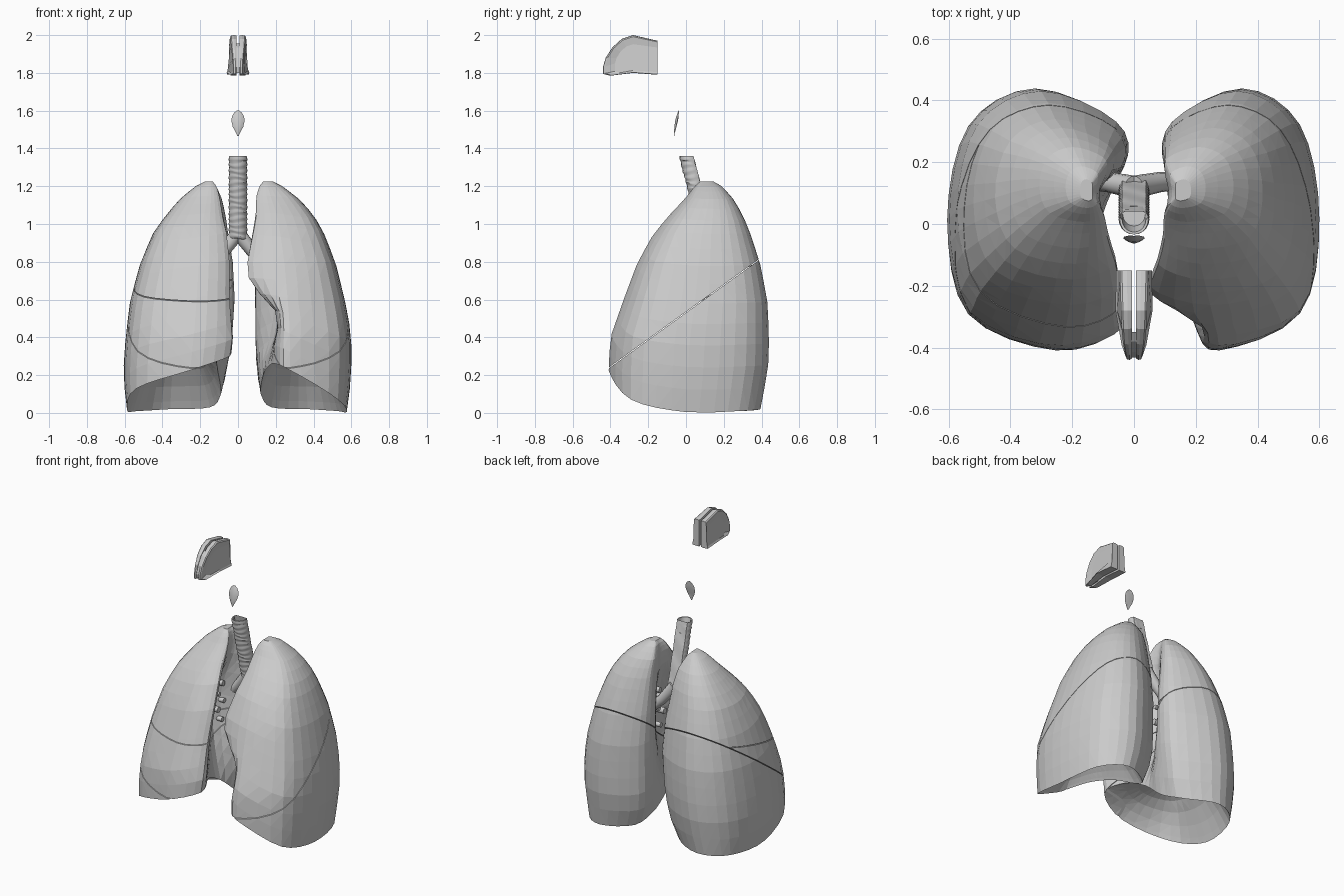
import bpy, bmesh, math
from mathutils import Vector

if "Cube" in bpy.data.objects:
    bpy.data.objects.remove(bpy.data.objects["Cube"])


def finish(bm, name, angle=None):
    bmesh.ops.recalc_face_normals(bm, faces=bm.faces)
    me = bpy.data.meshes.new(name)
    bm.to_mesh(me)
    bm.free()
    ob = bpy.data.objects.new(name, me)
    bpy.context.collection.objects.link(ob)
    if angle:
        bpy.ops.object.select_all(action='DESELECT')
        ob.select_set(True)
        bpy.context.view_layer.objects.active = ob
        bpy.ops.object.shade_smooth_by_angle(angle=math.radians(angle))
    return ob


def loft(rings):
    """Skin closed rings of equal length and cap both ends."""
    bm = bmesh.new()
    vs = [[bm.verts.new(p) for p in r] for r in rings]
    n = len(vs[0])
    for a, b in zip(vs, vs[1:]):
        for i in range(n):
            j = (i + 1) % n
            bm.faces.new((a[i], a[j], b[j], b[i]))
    bm.faces.new(vs[0])
    bm.faces.new(vs[-1])
    return bm


def tube(name, pts, radii, n=12):
    pts = [Vector(p) for p in pts]
    rings = []
    for i, (p, r) in enumerate(zip(pts, radii)):
        d = pts[min(i + 1, len(pts) - 1)] - pts[max(i - 1, 0)]
        q = d.to_track_quat('Z', 'Y')
        rings.append([p + q @ Vector((r * math.cos(2 * math.pi * k / n),
                                      r * math.sin(2 * math.pi * k / n), 0)) for k in range(n)])
    return finish(loft(rings), name, 40)


def table(rows, z):
    z = min(max(z, rows[0][0]), rows[-1][0])
    for a, b in zip(rows, rows[1:]):
        if z <= b[0]:
            f = (z - a[0]) / (b[0] - a[0])
            return [u + (v - u) * f for u, v in zip(a[1:], b[1:])]


def spline(ctrl, sub=4):
    """Closed Catmull-Rom curve through the control points."""
    out, n = [], len(ctrl)
    for i in range(n):
        p = [Vector(ctrl[(i + k) % n]) for k in (-1, 0, 1, 2)]
        for s in range(sub):
            t = s / sub
            out.append(0.5 * (2 * p[1] + (p[2] - p[0]) * t
                              + (2 * p[0] - 5 * p[1] + 4 * p[2] - p[3]) * t * t
                              + (3 * p[1] - p[0] - 3 * p[2] + p[3]) * t ** 3))
    return out


# height -> front y, back y (shared by both lungs)
DEPTH = [(0, -.40, .39), (.1, -.405, .41), (.25, -.41, .435), (.4, -.40, .44), (.6, -.33, .43),
         (.8, -.255, .39), (.95, -.17, .34), (1.05, -.085, .30), (1.14, 0, .245),
         (1.2, .045, .19), (1.225, .075, .145)]
# height -> outer x, front edge x, hilum x, back inner x
PLAIN = [(0, .585, .12, .16, .14), (.1, .60, .08, .13, .09), (.25, .605, .05, .11, .06),
         (.4, .595, .03, .15, .04), (.6, .57, .045, .20, .03), (.8, .515, .045, .21, .04),
         (.95, .45, .06, .16, .06), (1.05, .38, .085, .12, .07), (1.14, .30, .10, .11, .09),
         (1.2, .225, .115, .12, .115), (1.225, .175, .135, .135, .135)]
NOTCHED = [(0, .575, .17, .18, .17), (.1, .59, .15, .14, .12), (.25, .60, .20, .13, .10),
           (.4, .60, .20, .19, .10), (.5, .585, .235, .21, .10), (.6, .565, .15, .22, .10),
           (.68, .545, .06, .22, .10), (.8, .515, .05, .21, .10), (.95, .455, .08, .16, .10),
           (1.05, .40, .10, .12, .10), (1.14, .315, .10, .11, .10), (1.2, .235, .115, .12, .115),
           (1.225, .185, .135, .135, .135)]
# lower rim height at each control point of the section
PLAIN_RIM = [.015, .01, .02, .03, .10, .25, .33, .30, .225, .13]
NOTCHED_RIM = [.005, .01, .02, .03, .10, .20, .25, .26, .225, .07]


def section(rows, z):
    xl, xa, xh, xp = table(rows, z)
    yf, yb = table(DEPTH, z)
    ym, b, a = (yf + yb) / 2, (yb - yf) / 2, (xl - xp) / 2
    cx = xl - a
    return spline([(xl, ym), (cx + .75 * a, ym + .72 * b), (cx, yb), (xp + .1 * a, ym + .74 * b),
                   (xp, ym + .36 * b), (xh, ym - .1 * b), ((xa + xh) / 2, ym - .5 * b),
                   (xa, ym - .83 * b), (max(cx - .3 * a, xa + .2 * a), yf),
                   (cx + .75 * a, ym - .72 * b)])


def lobe(name, rows, rims, side, cuts):
    rim = [max(v.x, .003) for v in spline([(r, 0) for r in rims])]
    n, wall = len(rim), []
    for k in range(17):
        t = math.sin(math.pi / 2 * k / 16)
        ring = []
        for i in range(n):
            z = rim[i] + (1.225 - rim[i]) * t
            p = section(rows, z)[i]
            ring.append(Vector((side * p.x, p.y, z)))
        wall.append(ring)
    # concave diaphragm surface under the rim
    c = Vector((side * .32, -.02, .35))
    base = []
    for s in (.08, .3, .5, .68, .84, .95):
        ring = [c.lerp(p, s) for p in wall[0]]
        for q, p in zip(ring, wall[0]):
            q.z = c.z + (p.z - c.z) * s ** 2.6
        base.append(ring)
    bm = loft(base + wall)
    for co, no in cuts:
        bmesh.ops.bisect_plane(bm, geom=bm.verts[:] + bm.edges[:] + bm.faces[:], dist=1e-5,
                               plane_co=co, plane_no=no, clear_outer=True)
        bmesh.ops.holes_fill(bm, edges=[e for e in bm.edges if e.is_boundary], sides=0)
    bmesh.ops.triangulate(bm, faces=bm.faces)
    finish(bm, name)


# lung lobes, split along the fissures with a thin gap
g = .002
ob_n = Vector((0, -.585, .811))
ob_p = Vector((0, -.41, .237))
hz_n = Vector((0, -.22, 1)).normalized()
hz_p = Vector((-.3, -.3, .597))
over = (ob_p + ob_n * g, -ob_n)
under = (ob_p - ob_n * g, ob_n)
lobe("left_upper_lobe", NOTCHED, NOTCHED_RIM, 1, [over])
lobe("left_lower_lobe", NOTCHED, NOTCHED_RIM, 1, [under])
lobe("right_upper_lobe", PLAIN, PLAIN_RIM, -1, [over, (hz_p + hz_n * g, -hz_n)])
lobe("right_middle_lobe", PLAIN, PLAIN_RIM, -1, [over, (hz_p - hz_n * g, hz_n)])
lobe("right_lower_lobe", PLAIN, PLAIN_RIM, -1, [under])

# windpipe: cartilage ridges in front, flat back, open top
rings = []
levels = [(.92 + .44 * i / 56, (.046, .049, .05, .047)[i % 4]) for i in range(57)]
for z, r in levels + [(1.36, .038), (1.29, .036)]:
    cy = .012 + (1.36 - z) * .25
    rings.append([((r if math.sin(a) < .3 else .048) * math.cos(a), cy + min(r * math.sin(a), .028),
                   z + .006 * math.sin(2 * a + z * 40) * (z < 1.33))
                  for a in [2 * math.pi * k / 20 for k in range(20)]])
finish(loft(rings), "windpipe", 35)

# bronchi, vessel stubs at each hilum, and airways branching inside the lungs
for s, side, rows in ((1, "left", NOTCHED), (-1, "right", PLAIN)):
    tube(side + "_bronchus", [(0, .12, .96), (s * .03, .125, .915), (s * .08, .135, .85),
                              (s * .14, .14, .79), (s * .22, .13, .72)],
         [.036, .036, .033, .03, .025])
    for i, (y, z, r) in enumerate([(.06, .86, .018), (.02, .8, .014), (.07, .74, .016),
                                   (.01, .7, .02), (.05, .62, .016)]):
        tube(f"{side}_vessel_{i + 1}", [(s * .15, y, z), (s * .24, y, z)], [r, r], 10)
    root = Vector((s * .2, .13, .74))
    for z, ends in ((1.0, (3, 7, 38)), (.78, (2, 8, 36)), (.55, (1, 9, 34))):
        fork = Vector((s * .28, .08, .74 + (z - .74) * .6))
        tube(f"{side}_airway_{z}", [root, root.lerp(fork, .5), fork], [.022, .019, .016], 8)
        for k in ends:
            p = section(rows, z)[k]
            tip = fork.lerp(Vector((s * p.x, p.y, z)), .93)
            tube(f"{side}_airway_{z}_{k}", [fork, fork.lerp(tip, .5), tip], [.013, .009, .004], 6)

# epiglottis: leaf with rounded front and hollowed back
rings = []
for z, w, y, d in [(1.465, .003, -.062, .003), (1.49, .015, -.061, .010), (1.515, .028, -.057, .016),
                   (1.545, .035, -.051, .020), (1.57, .032, -.046, .017), (1.59, .020, -.042, .009),
                   (1.60, .006, -.040, .003)]:
    front = [(w * u, y + d * (.6 * u * u - .5) + .003, z) for u in (-1, -.6, -.2, .2, .6, 1)]
    back = [(w * u, y + d * .3 * (1 + u * u), z) for u in (.6, 0, -.6)]
    rings.append(front + back)
finish(loft(rings), "epiglottis", 35)

# nasal cavity: mirrored side walls, flared at the foot and rounded on top
PROFILE = [(-.15, 1.79, .058), (-.15, 1.83, .05), (-.15, 1.97, .046), (-.28, 2.0, .042),
           (-.34, 1.98, .04), (-.39, 1.935, .036), (-.425, 1.88, .03), (-.44, 1.83, .027),
           (-.44, 1.795, .027), (-.40, 1.785, .04), (-.28, 1.80, .06)]
for s, side in ((1, "left"), (-1, "right")):
    rings = []
    for fx, k in ((None, .97), (.5, 1), (.85, .985), (1, .93), (.92, .6)):
        rings.append([(s * (fx * xo if fx else .007), -.28 + (y + .28) * (k if y < -.2 else 1),
                       1.88 + (z - 1.88) * (k if z > 1.82 else 1 - (1 - k) * .4))
                      for y, z, xo in PROFILE])
    finish(loft(rings), side + "_nasal_wall")

# front partition joining the nasal walls
finish(loft([[(x, y, z) for y, z in ((-.35, 1.80), (-.35, 1.955), (-.38, 1.935), (-.415, 1.88),
                                     (-.432, 1.83), (-.43, 1.80))] for x in (-.012, .012)]),
       "nasal_partition")
